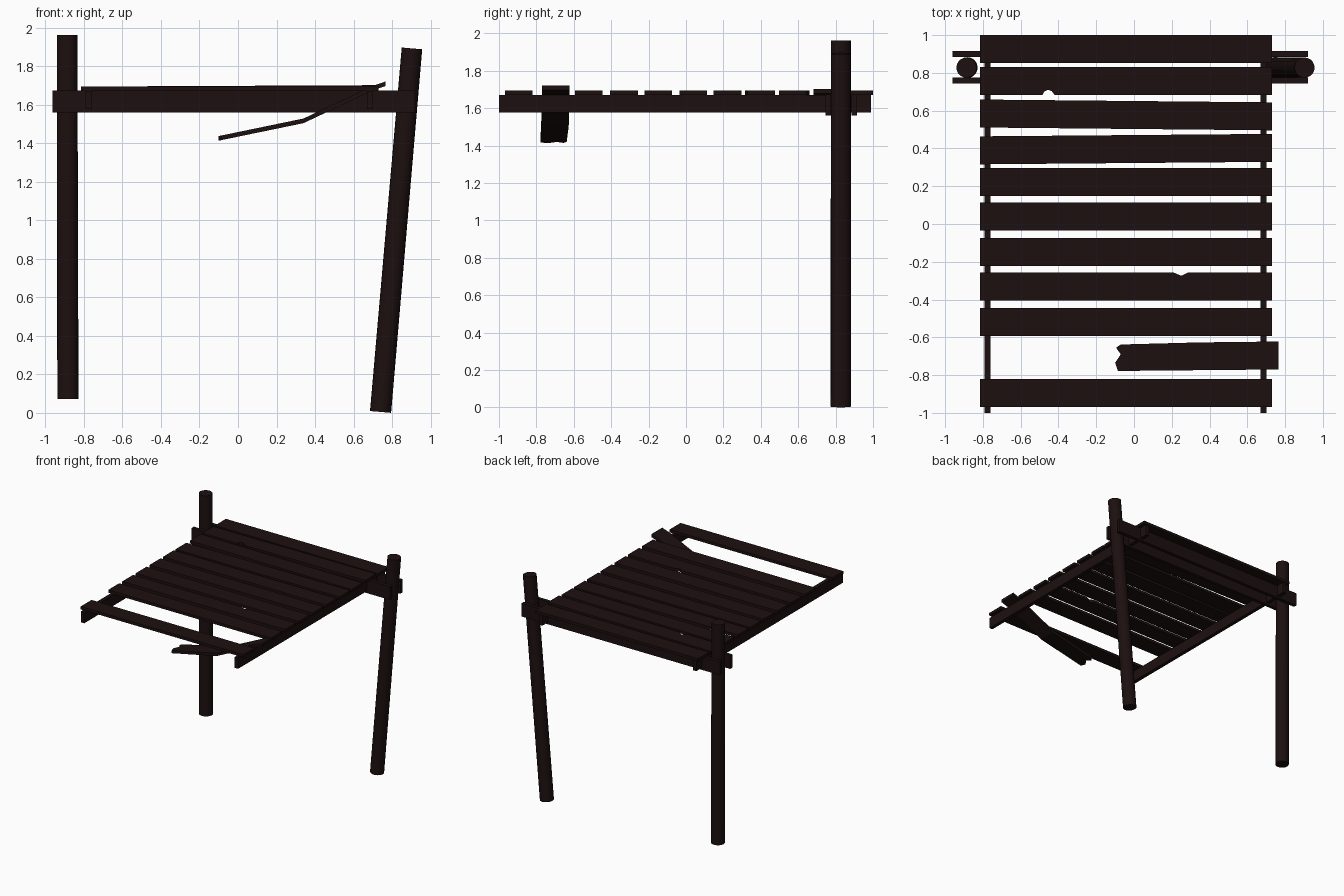
import bpy, bmesh
from mathutils import Vector

if "Cube" in bpy.data.objects:
    bpy.data.objects.remove(bpy.data.objects["Cube"])

wood = bpy.data.materials.new("dark_wood")
wood.diffuse_color = (0.012, 0.005, 0.005, 1)
wood.use_nodes = True
wood.node_tree.nodes["Principled BSDF"].inputs["Base Color"].default_value = wood.diffuse_color


def finish(bm, name):
    bmesh.ops.recalc_face_normals(bm, faces=bm.faces)
    me = bpy.data.meshes.new(name)
    bm.to_mesh(me)
    bm.free()
    ob = bpy.data.objects.new(name, me)
    me.materials.append(wood)
    bpy.context.collection.objects.link(ob)
    return ob


def box(name, x0, x1, y0, y1, z0, z1):
    bm = bmesh.new()
    bmesh.ops.create_cube(bm, size=1)
    for v in bm.verts:
        v.co = (x1 if v.co.x > 0 else x0, y1 if v.co.y > 0 else y0, z1 if v.co.z > 0 else z0)
    return finish(bm, name)


def slab(name, outline, z0, thick, lift=0.0):
    # flat board from a top-view outline; lift raises the right end
    bm = bmesh.new()
    vs = [bm.verts.new((x, y, z0 + lift * (x + 0.8) / 1.5)) for x, y in outline]
    face = bm.faces.new(vs)
    ext = bmesh.ops.extrude_face_region(bm, geom=[face])["geom"]
    for v in ext:
        if isinstance(v, bmesh.types.BMVert):
            v.co.z += thick
    return finish(bm, name)


def post(name, base, top, radius=0.055):
    bm = bmesh.new()
    base, top = Vector(base), Vector(top)
    axis = top - base
    bmesh.ops.create_cone(bm, cap_ends=True, segments=20, radius1=radius,
                          radius2=radius * 0.97, depth=axis.length)
    rot = axis.to_track_quat('Z', 'Y')
    for v in bm.verts:
        v.co = rot @ v.co + (base + top) / 2
    for f in bm.faces:
        f.smooth = len(f.verts) == 4
    return finish(bm, name)


# Posts: one upright, one leaning
post("left_post", (-0.883, 0.828, 0.072), (-0.887, 0.828, 1.962))
post("right_post", (0.74, 0.828, 0.005), (0.903, 0.828, 1.892))

# Paired cross beams clamping the posts
box("front_cross_beam", -0.962, 0.92, 0.745, 0.775, 1.56, 1.674)
box("back_cross_beam", -0.962, 0.92, 0.885, 0.915, 1.56, 1.674)

# Joists running front to back
for side, x in (("left", -0.775), ("right", 0.685)):
    box(side + "_joist", x - 0.016, x + 0.016, -1.0, 0.99, 1.577, 1.671)

# Deck boards: left-end y, right-end y, lift of right end, top-edge and bottom-edge notches
XL, XR, W = -0.815, 0.73, 0.148
boards = [
    (-0.968, -0.968, 0, [], []),
    (-0.594, -0.594, 0, [], []),
    (-0.405, -0.405, 0, [(0.285, -0.257), (0.25, -0.274), (0.21, -0.257)], []),
    (-0.222, -0.222, 0, [], []),
    (-0.035, -0.035, 0, [], []),
    (0.148, 0.148, 0, [], []),
    (0.316, 0.329, 0, [], []),
    (0.511, 0.496, 0, [], []),
    (0.682, 0.682, 0.007, [],
     [(-0.485, 0.682), (-0.475, 0.701), (-0.455, 0.711), (-0.435, 0.703), (-0.42, 0.682)]),
    (0.852, 0.852, 0, [], []),
]
for i, (yl, yr, lift, top_notch, low_notch) in enumerate(boards, 1):
    outline = [(XL, yl)] + low_notch + [(XR, yr), (XR, yr + W)] + top_notch + [(XL, yl + W)]
    slab(f"deck_board_{i}", outline, 1.67, 0.024, lift)

# Snapped board hanging from the right joist, jagged at its broken end
outline = [(0.765, -0.77), (0.765, -0.622), (0.34, -0.627), (-0.07, -0.638), (-0.095, -0.655),
           (-0.07, -0.69), (-0.1, -0.735), (-0.085, -0.778), (0.34, -0.774)]
bm = bmesh.new()
bend = [(-0.1, 1.413), (0.34, 1.504), (0.70, 1.674), (0.765, 1.696)]


def sag(x):
    for (xa, za), (xb, zb) in zip(bend, bend[1:]):
        if x <= xb:
            return za + (zb - za) * (x - xa) / (xb - xa)
    return bend[-1][1]


face = bm.faces.new([bm.verts.new((x, y, 0)) for x, y in outline])
for cut in (0.34, 0.70):
    bmesh.ops.bisect_plane(bm, geom=bm.verts[:] + bm.edges[:] + bm.faces[:],
                           plane_co=(cut, 0, 0), plane_no=(1, 0, 0))
ext = bmesh.ops.extrude_face_region(bm, geom=bm.faces[:])["geom"]
upper = {v for v in ext if isinstance(v, bmesh.types.BMVert)}
for v in bm.verts:
    v.co.z = sag(v.co.x) + (0.024 if v in upper else 0)
finish(bm, "broken_board")
